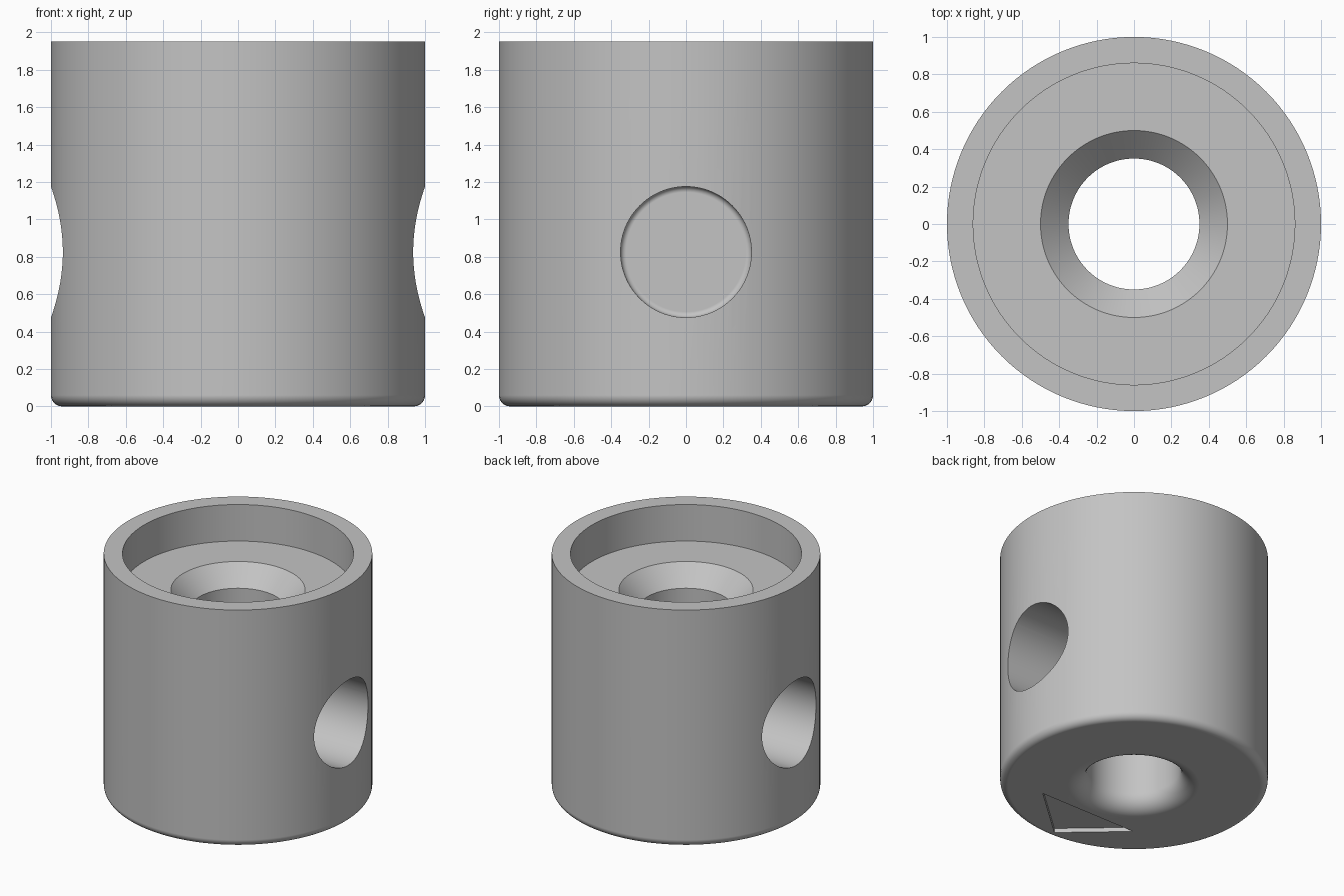
import bpy
import bmesh
from math import cos, sin, pi, radians
from mathutils import Matrix, Vector

cube = bpy.data.objects.get("Cube")
if cube:
    bpy.data.objects.remove(cube)

GREY = (0.55, 0.55, 0.55, 1.0)
HEIGHT = 1.95

grey = bpy.data.materials.new("plain grey")
grey.use_nodes = True
grey.diffuse_color = GREY
grey.node_tree.nodes["Principled BSDF"].inputs["Base Color"].default_value = GREY


def arc(cx, cz, radius, start, end, steps=10):
    """Points of a fillet in the profile plane, angles in degrees."""
    angles = [radians(start + (end - start) * i / steps) for i in range(steps + 1)]
    return [(cx + radius * cos(a), cz + radius * sin(a)) for a in angles]


def add_object(name, bm):
    bmesh.ops.remove_doubles(bm, verts=bm.verts, dist=1e-5)
    bmesh.ops.recalc_face_normals(bm, faces=bm.faces)
    mesh = bpy.data.meshes.new(name)
    bm.to_mesh(mesh)
    bm.free()
    mesh.materials.append(grey)
    obj = bpy.data.objects.new(name, mesh)
    bpy.context.collection.objects.link(obj)
    return obj


def lathe(name, profile, closed, matrix=Matrix(), steps=128):
    """Turn a (radius, z) profile around the z axis."""
    bm = bmesh.new()
    verts = [bm.verts.new((r, 0, z)) for r, z in profile]
    pairs = list(zip(verts, verts[1:]))
    if closed:
        pairs.append((verts[-1], verts[0]))
    edges = [bm.edges.new(p) for p in pairs]
    bmesh.ops.spin(bm, geom=verts + edges, cent=(0, 0, 0), axis=(0, 0, 1),
                   angle=2 * pi, steps=steps)
    bmesh.ops.transform(bm, matrix=matrix, verts=bm.verts)
    return add_object(name, bm)


# Turned body: rounded foot, counterbore, countersink and through bore
profile = (arc(0.49, 0.14, 0.14, 180, 270)
           + arc(0.94, 0.06, 0.06, -90, 0)
           + [(1.0, HEIGHT), (0.86, HEIGHT), (0.86, 1.65), (0.5, 1.65), (0.35, 1.5)])
body = lathe("body", profile, closed=True)

# Blind side pockets with a rounded floor
pocket = [(0, 0.4)] + arc(0.32, 0.43, 0.03, -90, 0, 6) + [(0.35, 1.2), (0, 1.2)]
cutters = []
for side, label in ((1, "left"), (-1, "right")):
    matrix = Matrix.Translation((0, 0, 0.825)) @ Matrix.Rotation(side * pi / 2, 4, "Y")
    cutters.append(lathe(label + "_pocket_cutter", pocket, False, matrix, 96))

# Shallow triangular mark under the foot, pointing to the front
bm = bmesh.new()
corners = [(-0.44, -0.535), (0, -0.925), (0.44, -0.535)]
face = bm.faces.new([bm.verts.new((x, y, -0.1)) for x, y in corners])
top = bmesh.ops.extrude_face_region(bm, geom=[face])["geom"]
bmesh.ops.translate(bm, vec=Vector((0, 0, 0.135)),
                    verts=[v for v in top if isinstance(v, bmesh.types.BMVert)])
cutters.append(add_object("arrow_mark_cutter", bm))

# Cut the recesses, then drop the cutters
bpy.ops.object.select_all(action="DESELECT")
body.select_set(True)
bpy.context.view_layer.objects.active = body
for cutter in cutters:
    cutter.hide_render = True
    cut = body.modifiers.new(cutter.name, "BOOLEAN")
    cut.operation = "DIFFERENCE"
    cut.solver = "EXACT"
    cut.object = cutter
    bpy.ops.object.modifier_apply(modifier=cut.name)
    bpy.data.objects.remove(cutter)

# Smooth shading that keeps flats flat and edges crisp
bpy.ops.object.shade_smooth_by_angle(angle=radians(30))
weighted = body.modifiers.new("weighted_normals", "WEIGHTED_NORMAL")
weighted.keep_sharp = True
